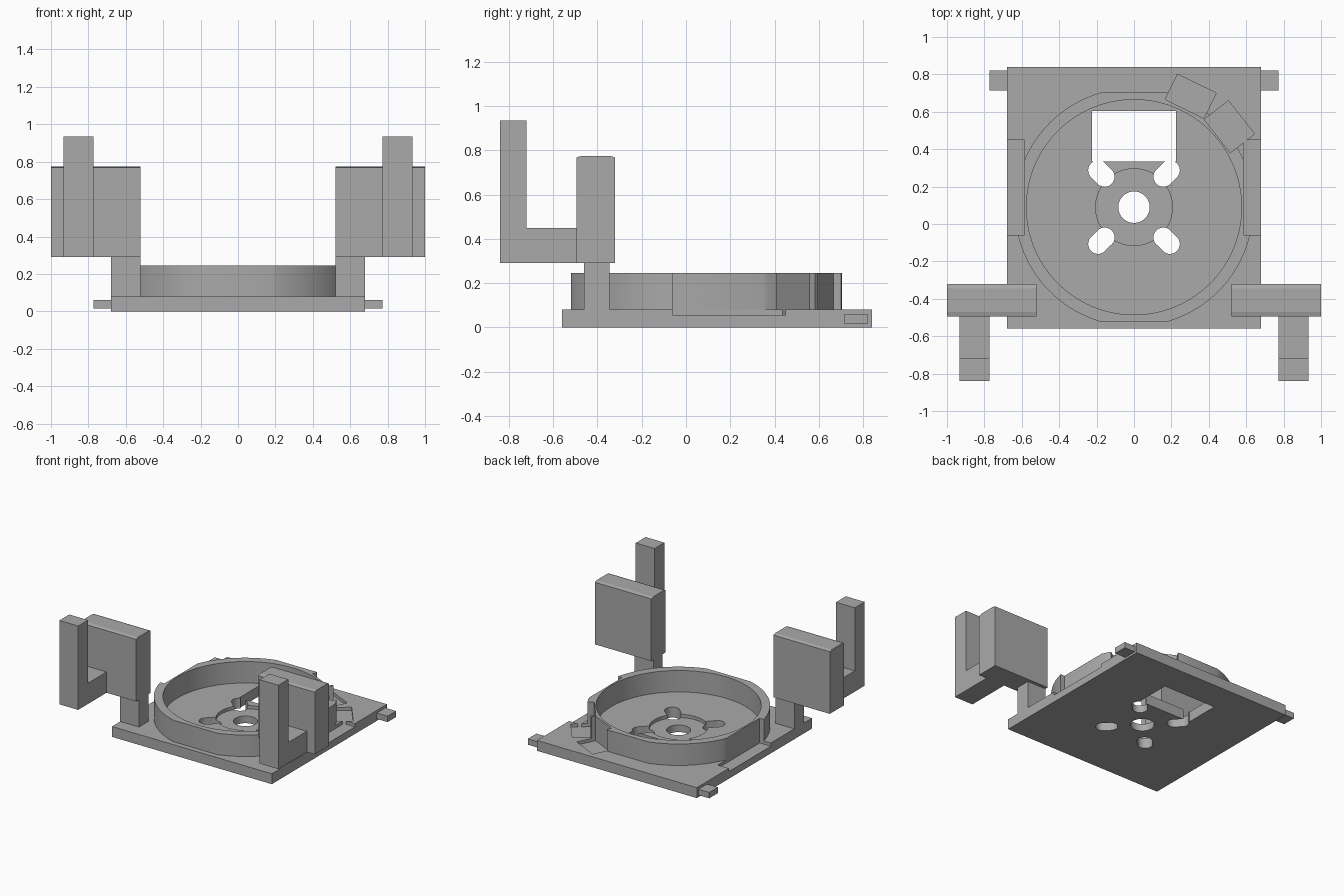
import bpy, math
from mathutils import Vector

cube = bpy.data.objects.get("Cube")
if cube:
    bpy.data.objects.remove(cube, do_unlink=True)

grey = bpy.data.materials.new("plain grey")
grey.use_nodes = True
colour = (0.4, 0.4, 0.4, 1)
grey.diffuse_color = colour
grey.node_tree.nodes["Principled BSDF"].inputs["Base Color"].default_value = colour

CY = 0.09      # centre of the round tray in y


def finish(ob, name):
    ob.name = name
    ob.data.materials.clear()
    ob.data.materials.append(grey)
    return ob


def box(name, x, y, z, angle=0):
    """Box from its (min, max) ranges, optionally turned about its own z axis."""
    centre = [(a + b) / 2 for a, b in (x, y, z)]
    bpy.ops.mesh.primitive_cube_add(size=1, location=centre, rotation=(0, 0, angle))
    ob = bpy.context.object
    ob.scale = [b - a for a, b in (x, y, z)]
    bpy.ops.object.transform_apply(location=True, rotation=True, scale=True)
    return finish(ob, name)


def cylinder(name, x, y, r, z0, z1, sides=96):
    bpy.ops.mesh.primitive_cylinder_add(vertices=sides, radius=r, depth=z1 - z0,
                                        location=(x, y, (z0 + z1) / 2))
    bpy.ops.object.transform_apply(location=True, rotation=True, scale=True)
    return finish(bpy.context.object, name)


def extrude_x(name, profile, x0, x1):
    """Extrude a y-z profile along x."""
    n = len(profile)
    verts = [(x, y, z) for x in (x0, x1) for y, z in profile]
    faces = [tuple(range(n))[::-1], tuple(range(n, 2 * n))]
    faces += [(i, (i + 1) % n, n + (i + 1) % n, n + i) for i in range(n)]
    me = bpy.data.meshes.new(name)
    me.from_pydata(verts, [], faces)
    ob = bpy.data.objects.new(name, me)
    bpy.context.collection.objects.link(ob)
    bpy.context.view_layer.objects.active = ob
    bpy.ops.object.select_all(action='DESELECT')
    ob.select_set(True)
    bpy.ops.object.mode_set(mode='EDIT')
    bpy.ops.mesh.select_all(action='SELECT')
    bpy.ops.mesh.normals_make_consistent(inside=False)
    bpy.ops.object.mode_set(mode='OBJECT')
    return finish(ob, name)


def cut(ob, cutters):
    bpy.context.view_layer.objects.active = ob
    for c in cutters:
        m = ob.modifiers.new("cut", 'BOOLEAN')
        m.operation, m.solver, m.object = 'DIFFERENCE', 'EXACT', c
        bpy.ops.object.modifier_apply(modifier=m.name)


def smooth(ob):
    bpy.ops.object.select_all(action='DESELECT')
    bpy.context.view_layer.objects.active = ob
    ob.select_set(True)
    bpy.ops.object.shade_smooth_by_angle(angle=math.radians(30))


def pocket(name, centre, width, depth, angle):
    x, y = centre
    return box(name, (x - width / 2, x + width / 2), (y - depth / 2, y + depth / 2),
               (0.055, 0.5), angle)


# Base plate and tray wall
plate = box("base_plate", (-0.68, 0.68), (-0.56, 0.84), (0, 0.08))
ring = cylinder("tray_wall", 0, CY, 0.638, 0.06, 0.245)

# Pockets that bite into both the wall and the plate
pockets = [pocket("back_pocket", (0.303, 0.683), 0.23, 0.15, math.radians(-26)),
           pocket("corner_pocket", (0.51, 0.52), 0.226, 0.164, math.radians(-52))]
for s in (-1, 1):
    pockets.append(box("side_pocket", sorted((s * 0.585, s * 0.8)), (-0.06, 0.45), (0.055, 0.5)))

# Wall: round bore and flattened front and back
bore = cylinder("bore_cutter", 0, CY, 0.575, 0, 0.5)
flats = [box("flat_cutter", (-1, 1), (0.705, 1), (0, 0.5)),
         box("flat_cutter", (-1, 1), (-1, -0.52), (0, 0.5))]
cut(ring, [bore] + flats + pockets)

# Plate: shallow recess, centre hole, four diagonal slots, window
holes = [cylinder("recess_cutter", 0, CY, 0.205, 0.055, 0.3),
         cylinder("centre_cutter", 0, CY, 0.084, -0.1, 0.3, 48),
         box("window_cutter", (-0.225, 0.225), (0.335, 0.605), (-0.1, 0.3))]
for sx in (-1, 1):
    for sy in (-1, 1):
        inner = Vector((sx * 0.157, CY + sy * 0.162))
        outer = Vector((sx * 0.192, CY + sy * 0.197))
        mid, run = (inner + outer) / 2, (outer - inner).length
        for p in (inner, outer):
            holes.append(cylinder("slot_cutter", p.x, p.y, 0.053, -0.1, 0.3, 32))
        holes.append(box("slot_cutter", (mid.x - run / 2, mid.x + run / 2),
                         (mid.y - 0.0525, mid.y + 0.0525), (-0.1, 0.3),
                         math.atan2(sy, sx)))
cut(plate, holes + pockets)

for c in [bore] + flats + pockets + holes:
    bpy.data.objects.remove(c, do_unlink=True)
smooth(plate)
smooth(ring)

# Mirrored side parts
block_profile = [(-0.495, 0.29), (-0.32, 0.29), (-0.32, 0.768),
                 (-0.345, 0.775), (-0.47, 0.775), (-0.495, 0.768)]
arm_profile = [(-0.84, 0.29), (-0.495, 0.29), (-0.495, 0.45),
               (-0.72, 0.45), (-0.72, 0.935), (-0.84, 0.935)]
for s, side in ((1, "left"), (-1, "right")):
    box(side + "_tab", sorted((s * 0.68, s * 0.772)), (0.715, 0.82), (0.015, 0.06))
    box(side + "_post", sorted((s * 0.52, s * 0.68)), (-0.46, -0.345), (0.08, 0.29))
    extrude_x(side + "_block", block_profile, *sorted((s * 0.52, s * 1.0)))
    extrude_x(side + "_hook_arm", arm_profile, *sorted((s * 0.772, s * 0.932)))
